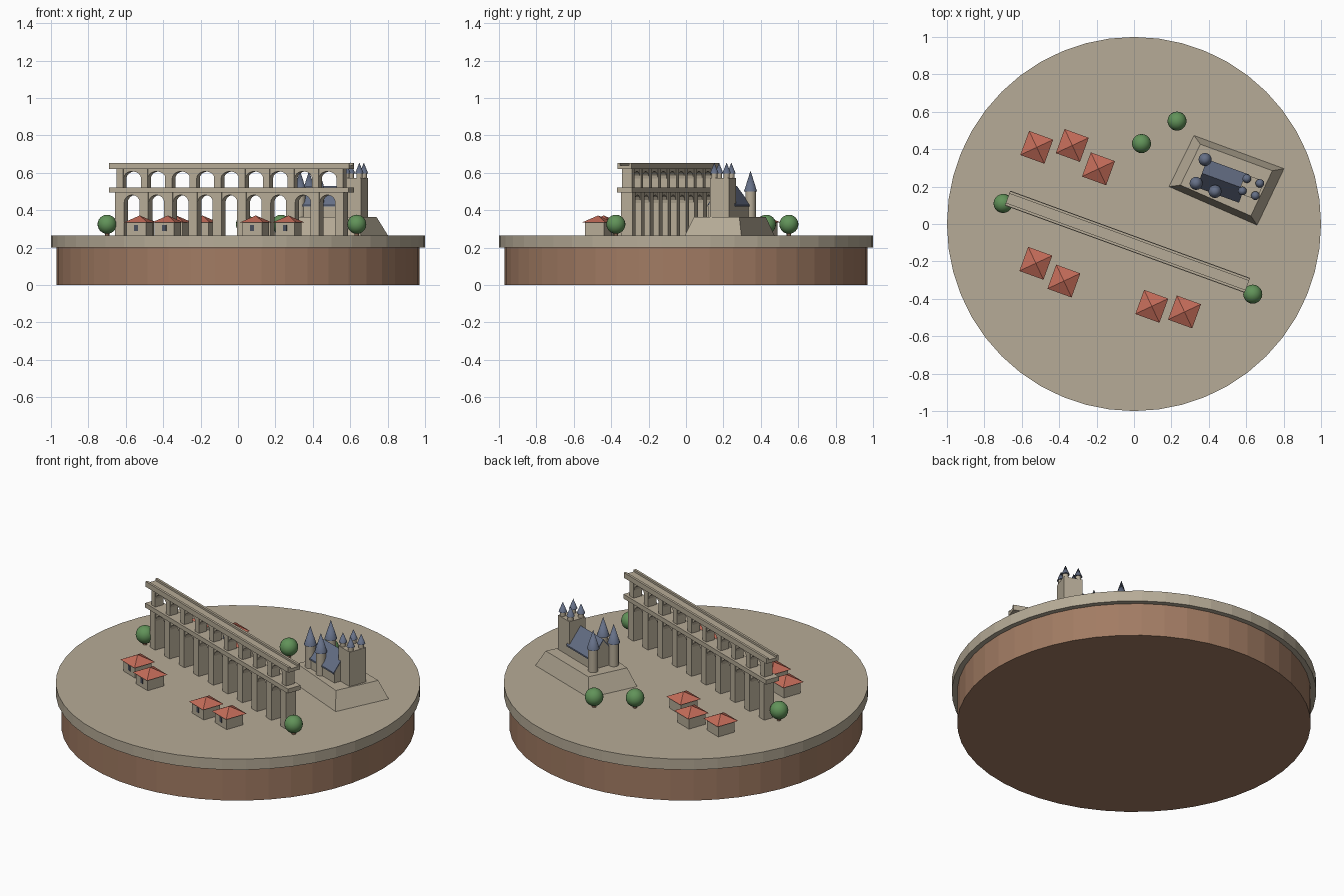
import bpy, bmesh
from math import radians, pi, cos, sin
from mathutils import Matrix, Vector

cube = bpy.data.objects.get("Cube")
if cube:
    bpy.data.objects.remove(cube, do_unlink=True)


def material(name, r, g, b):
    m = bpy.data.materials.new(name)
    m.use_nodes = True
    m.diffuse_color = (r, g, b, 1)
    m.node_tree.nodes["Principled BSDF"].inputs["Base Color"].default_value = (r, g, b, 1)
    return m


STONE = material("pale stone", 0.47, 0.41, 0.31)
EARTH = material("brown earth", 0.36, 0.20, 0.125)
TILE = material("red tile", 0.55, 0.15, 0.10)
SLATE = material("blue slate", 0.13, 0.16, 0.24)
LEAF = material("leaf green", 0.12, 0.29, 0.10)
GLASS = material("window grey", 0.07, 0.08, 0.11)

TURN = radians(-20)  # the whole town follows one slanted grid
GROUND = 0.265


def frame(x, y):
    return Matrix.Translation((x, y, 0)) @ Matrix.Rotation(TURN, 4, "Z")


def finish(name, bm, mat, smooth=False):
    bmesh.ops.recalc_face_normals(bm, faces=bm.faces)
    me = bpy.data.meshes.new(name)
    bm.to_mesh(me)
    bm.free()
    me.materials.append(mat)
    ob = bpy.data.objects.new(name, me)
    bpy.context.collection.objects.link(ob)
    if smooth:
        bpy.ops.object.select_all(action="DESELECT")
        ob.select_set(True)
        bpy.context.view_layer.objects.active = ob
        bpy.ops.object.shade_smooth_by_angle(angle=radians(40))
    return ob


def add_box(bm, mtx, x, y, sx, sy, z0, z1):
    m = mtx @ Matrix.Translation((x, y, (z0 + z1) / 2)) @ Matrix.Diagonal((sx, sy, z1 - z0, 1))
    bmesh.ops.create_cube(bm, size=1, matrix=m)


def add_cone(bm, x, y, z0, z1, r0, r1, sides, turn=0):
    m = Matrix.Translation((x, y, (z0 + z1) / 2)) @ Matrix.Rotation(turn, 4, "Z")
    bmesh.ops.create_cone(bm, cap_ends=True, segments=sides, radius1=r0, radius2=r1,
                          depth=z1 - z0, matrix=m)


def add_prism(bm, points, move):
    face = bm.faces.new([bm.verts.new(p) for p in points])
    new = bmesh.ops.extrude_face_region(bm, geom=[face])["geom"]
    bmesh.ops.translate(bm, verts=[v for v in new if isinstance(v, bmesh.types.BMVert)], vec=move)


# Round base
bm = bmesh.new()
add_cone(bm, 0, 0, 0, 0.2, 0.97, 0.97, 48)
finish("earth_base", bm, EARTH)
bm = bmesh.new()
add_cone(bm, 0, 0, 0.2, GROUND, 1, 1, 48)
finish("ground_disc", bm, STONE)

# Aqueduct: two tiers of piers and arches
AQ = frame(-0.035, -0.095)
BAYS, PITCH, LENGTH = 9, 0.139, 1.364


def tier(name, z0, spring, rise, top, pier_w, pier_d):
    start = -BAYS * PITCH / 2
    bm = bmesh.new()
    for i in range(BAYS + 1):
        add_box(bm, AQ, start + i * PITCH, 0, pier_w, pier_d, z0, top)
    finish(name + "_piers", bm, STONE)
    bm = bmesh.new()
    half, depth = (PITCH - pier_w) / 2, pier_d * 0.85
    for i in range(BAYS):
        mid = start + (i + 0.5) * PITCH
        pts = [(mid - half * cos(pi * k / 8), spring + rise * sin(pi * k / 8)) for k in range(9)]
        pts += [(mid + half, top), (mid - half, top)]
        add_prism(bm, [AQ @ Vector((x, -depth / 2, z)) for x, z in pts],
                  AQ.to_3x3() @ Vector((0, depth, 0)))
    finish(name + "_arches", bm, STONE)


tier("lower", GROUND, 0.44, 0.042, 0.497, 0.05, 0.066)
tier("upper", 0.52, 0.57, 0.038, 0.622, 0.038, 0.056)
bm = bmesh.new()
add_box(bm, AQ, 0, 0, LENGTH, 0.085, 0.495, 0.522)
finish("middle_deck", bm, STONE)
bm = bmesh.new()
add_box(bm, AQ, 0, 0, LENGTH, 0.08, 0.62, 0.64)
for side in (-1, 1):
    add_box(bm, AQ, 0, side * 0.033, LENGTH, 0.014, 0.638, 0.652)
finish("water_channel", bm, STONE)

# Houses with hipped roofs and one front window
HOUSES = [(-0.52, 0.41), (-0.33, 0.42), (-0.19, 0.295), (-0.525, -0.21),
          (-0.375, -0.305), (0.095, -0.44), (0.27, -0.47)]
for i, (x, y) in enumerate(HOUSES, 1):
    bm = bmesh.new()
    add_box(bm, frame(x, y), 0, 0, 0.11, 0.11, GROUND, 0.338)
    finish(f"house_walls_{i}", bm, STONE)
    bm = bmesh.new()
    add_cone(bm, x, y, 0.334, 0.372, 0.097, 0, 4, TURN + pi / 4)
    finish(f"house_roof_{i}", bm, TILE)
    bm = bmesh.new()
    add_box(bm, frame(x, y), 0, -0.055, 0.022, 0.006, 0.29, 0.32)
    finish(f"house_window_{i}", bm, GLASS)

# Round trees
for i, (x, y) in enumerate([(-0.7, 0.11), (0.635, -0.375), (0.04, 0.43), (0.23, 0.55)], 1):
    bm = bmesh.new()
    add_cone(bm, x, y, GROUND, 0.3, 0.012, 0.012, 8)
    finish(f"tree_trunk_{i}", bm, EARTH)
    bm = bmesh.new()
    bmesh.ops.create_uvsphere(bm, u_segments=20, v_segments=12, radius=0.051,
                              matrix=Matrix.Translation((x, y, 0.325)))
    finish(f"tree_crown_{i}", bm, LEAF, True)

# Sloped castle mound
MOUND = 0.365
foot = [Vector(p) for p in ((0.321, 0.473), (0.802, 0.296), (0.658, -0.006), (0.187, 0.2))]
centre = sum(foot, Vector((0, 0))) / 4
bm = bmesh.new()
low = [bm.verts.new((*p, GROUND)) for p in foot]
high = [bm.verts.new((*centre.lerp(p, 0.8), MOUND)) for p in foot]
bm.faces.new(low)
bm.faces.new(high)
for k in range(4):
    n = (k + 1) % 4
    bm.faces.new((low[k], low[n], high[n], high[k]))
finish("castle_mound", bm, STONE)

# Great hall: gabled stone body under two slate slopes
HALL = frame(0.476, 0.23)
HALF_L, HALF_W, EAVE, RIDGE = 0.12, 0.075, 0.425, 0.522
along = HALL.to_3x3() @ Vector((2 * HALF_L, 0, 0))
gable = [(-HALF_W, MOUND), (HALF_W, MOUND), (HALF_W, EAVE), (0, RIDGE), (-HALF_W, EAVE)]
bm = bmesh.new()
add_prism(bm, [HALL @ Vector((-HALF_L, y, z)) for y, z in gable], along)
finish("hall_walls", bm, STONE)
bm = bmesh.new()
for s in (-1, 1):
    slope = [(0, RIDGE), (s * 0.08, EAVE - 0.006), (s * 0.08, EAVE + 0.003), (0, RIDGE + 0.009)]
    add_prism(bm, [HALL @ Vector((-HALF_L, y, z)) for y, z in slope], along)
finish("hall_roof", bm, SLATE)


def turret(name, x, y, z0, eave, tip, r, cone_r):
    bm = bmesh.new()
    add_cone(bm, x, y, z0, eave, r, r, 16)
    finish(name + "_drum", bm, STONE, True)
    bm = bmesh.new()
    add_cone(bm, x, y, eave, tip, cone_r, 0, 16)
    finish(name + "_spire", bm, SLATE, True)


# Square keep with corner turrets
KEEP = frame(0.626, 0.197)
bm = bmesh.new()
add_box(bm, KEEP, 0, 0, 0.108, 0.108, MOUND, 0.573)
finish("keep", bm, STONE)
for sx in (-1, 1):
    for sy in (-1, 1):
        p = KEEP @ Vector((sx * 0.037, sy * 0.035, 0))
        turret(f"keep_turret_{sx}_{sy}", p.x, p.y, 0.57, 0.597, 0.655, 0.016, 0.023)

# Round towers around the hall
for i, (x, y) in enumerate([(0.38, 0.345), (0.332, 0.217), (0.433, 0.174)], 1):
    turret(f"round_tower_{i}", x, y, MOUND, 0.5, 0.612, 0.028, 0.035)
